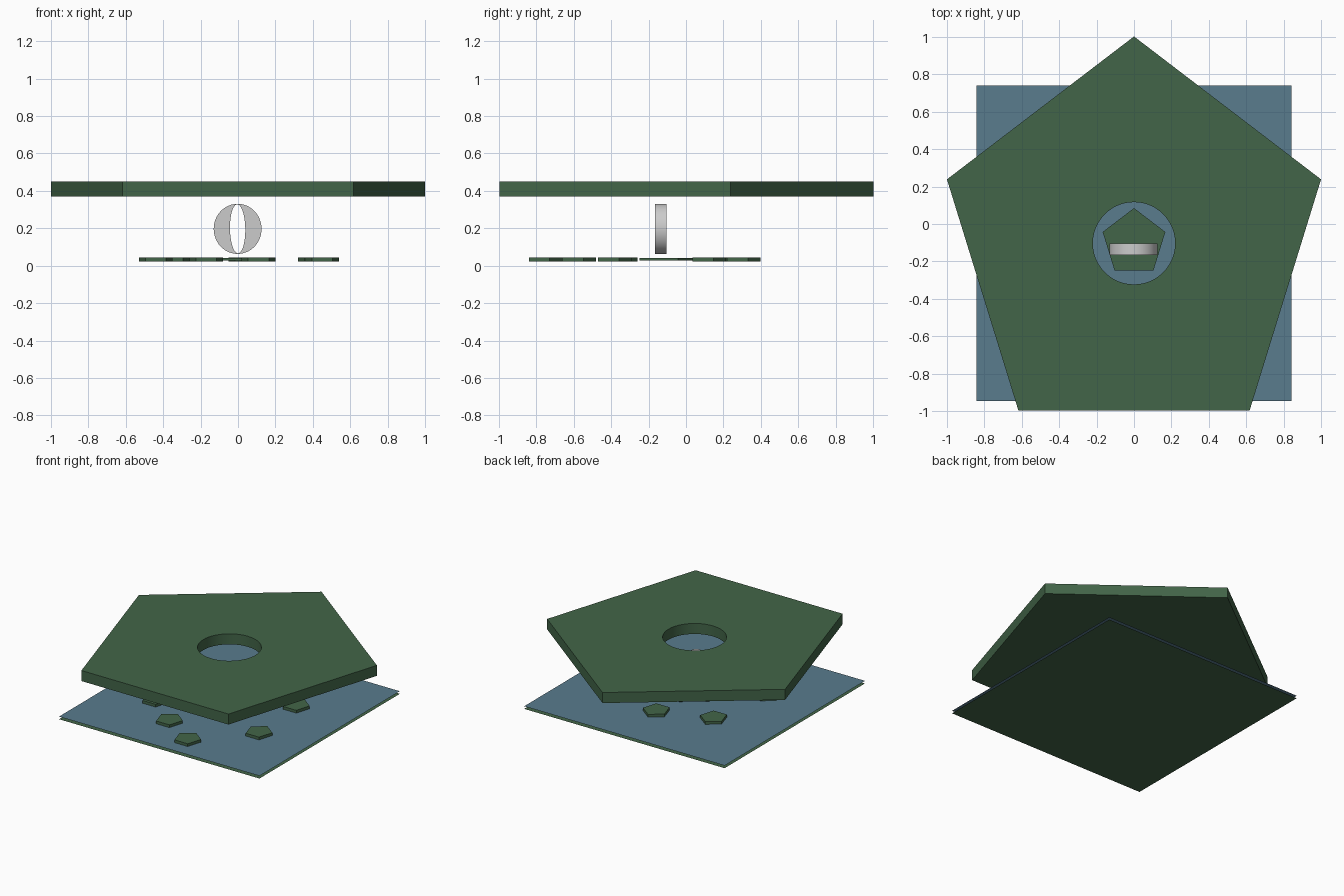
import bpy
from math import sin, cos, tau, pi, radians

if "Cube" in bpy.data.objects:
    bpy.data.objects.remove(bpy.data.objects["Cube"])


def material(name, rgb):
    m = bpy.data.materials.new(name)
    m.diffuse_color = (*rgb, 1)
    m.use_nodes = True
    m.node_tree.nodes["Principled BSDF"].inputs["Base Color"].default_value = m.diffuse_color
    return m


GREEN = material("green", (0.055, 0.13, 0.065))
BLUE = material("blue", (0.1, 0.2, 0.27))


def loop(n, rx, ry, start=0.0, cx=0.0, tilt=0.0):
    """Points of an n-sided ellipse, optionally tilted."""
    pts = []
    for i in range(n):
        a = start + tau * i / n
        x, y = rx * cos(a), ry * sin(a)
        pts.append((cx + x * cos(tilt) - y * sin(tilt),
                    x * sin(tilt) + y * cos(tilt)))
    return pts


def pentagon(width):
    """Pentagon as wide as it is deep, pointing to +y."""
    return loop(5, width / (2 * sin(tau / 5)), width / (1 + cos(pi / 5)), pi / 2)


def slab(name, loops, location, thickness, mat=None, rotation=(0, 0, 0)):
    """Filled outline (with holes) extruded about its middle."""
    cu = bpy.data.curves.new(name, 'CURVE')
    cu.dimensions = '2D'
    cu.fill_mode = 'BOTH'
    cu.extrude = thickness / 2
    for pts in loops:
        s = cu.splines.new('POLY')
        s.points.add(len(pts) - 1)
        for p, (x, y) in zip(s.points, pts):
            p.co = (x, y, 0, 1)
        s.use_cyclic_u = True
    if mat:
        cu.materials.append(mat)
    ob = bpy.data.objects.new(name, cu)
    bpy.context.collection.objects.link(ob)
    ob.location, ob.rotation_euler = location, rotation
    bpy.ops.object.select_all(action='DESELECT')
    ob.select_set(True)
    bpy.context.view_layer.objects.active = ob
    bpy.ops.object.convert(target='MESH')
    bpy.ops.object.shade_smooth_by_angle(angle=radians(30))
    return ob


def sheet(name, z, mat):
    bpy.ops.mesh.primitive_plane_add(size=1.685, location=(0, -0.103, z))
    bpy.context.object.name = name
    bpy.context.object.data.materials.append(mat)


# Ground and water sheets
sheet("ground", 0.0, GREEN)
sheet("water", 0.02, BLUE)

# Large raised plate with a round hole
slab("large_plate", [pentagon(2.0), loop(48, 0.22, 0.22)],
     (0, -0.103, 0.41), 0.08, GREEN)

# Central pad below the hole
slab("centre_pad", [pentagon(0.335)], (0, -0.10, 0.035), 0.012, GREEN)

# Small pads scattered around it
pads = [(-0.17, -0.58), (0.11, -0.76), (0.45, -0.39), (0.41, 0.115),
        (0.04, 0.30), (-0.35, 0.17), (-0.44, -0.36)]
for i, (x, y) in enumerate(pads):
    slab(f"small_pad_{i + 1}", [pentagon(0.18)], (x, y, 0.0325), 0.021, GREEN)

# Upright grey disc with a tall slit
slab("slit_disc", [loop(48, 0.128, 0.134),
                   loop(48, 0.041, 0.131, tilt=radians(1))],
     (-0.002, -0.135, 0.197), 0.06, None, (pi / 2, 0, 0))
